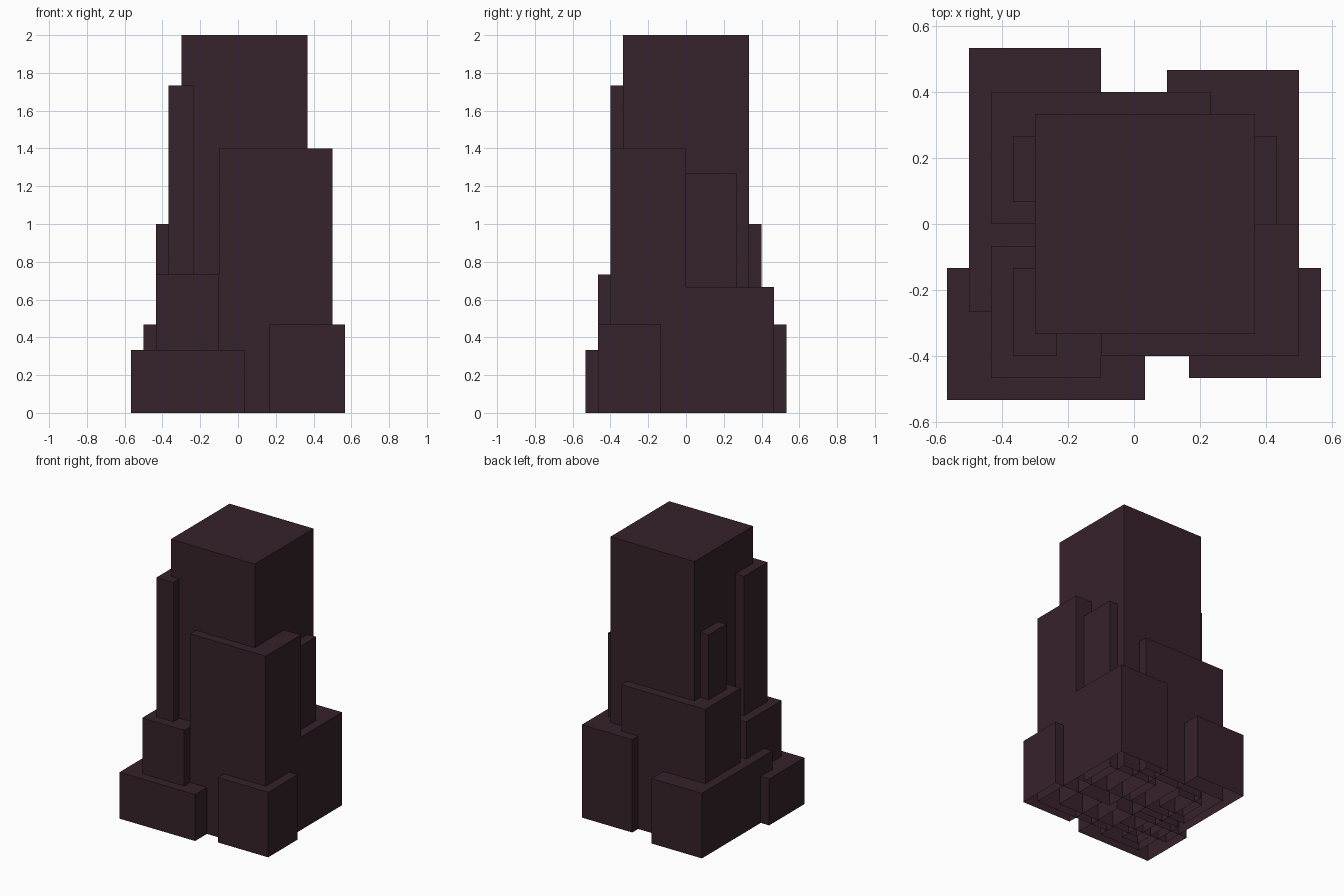
import bpy
import bmesh
from mathutils import Vector

cube = bpy.data.objects.get("Cube")
if cube:
    bpy.data.objects.remove(cube, do_unlink=True)

# One dark plum colour for the whole tower
plum = bpy.data.materials.new("dark plum")
plum.use_nodes = True
colour = (0.037, 0.016, 0.024, 1)
plum.diffuse_color = colour
plum.node_tree.nodes["Principled BSDF"].inputs["Base Color"].default_value = colour

UNIT = 1 / 15                        # all blocks sit on a regular grid
ORIGIN = Vector((-8.5, -8, 0))       # grid corner, in units


def block(name, x, y, height):
    """Box shell standing on the ground, open underneath."""
    size = Vector((x[1] - x[0], y[1] - y[0], height))
    corner = ORIGIN + Vector((x[0], y[0], 0))
    bm = bmesh.new()
    bmesh.ops.create_cube(bm, size=1)
    bm.normal_update()
    base = [f for f in bm.faces if f.normal.z < -0.5]
    bmesh.ops.delete(bm, geom=base, context='FACES_ONLY')
    for v in bm.verts:
        v.co = (corner + (v.co + Vector((0.5, 0.5, 0.5))) * size) * UNIT
    mesh = bpy.data.meshes.new(name)
    bm.to_mesh(mesh)
    bm.free()
    mesh.materials.append(plum)
    bpy.context.collection.objects.link(bpy.data.objects.new(name, mesh))


# Main tower
block("main_tower", (4, 14), (3, 13), 30)

# Front blocks
block("front_wing", (7, 16), (2, 8), 21)
block("front_slim_tower", (3, 5), (2, 6), 26)
block("front_step", (2, 7), (1, 7), 11)
block("front_base", (0, 9), (0, 6), 5)
block("front_corner_base", (11, 17), (1, 6), 7)

# Side and back blocks
block("side_tower", (9, 15), (8, 12), 19)
block("back_wing", (2, 12), (8, 14), 15)
block("back_slim_tower", (3, 6), (9, 12), 22)
block("back_corner_base", (10, 16), (6, 15), 10)
block("back_low_base", (1, 7), (4, 16), 7)
